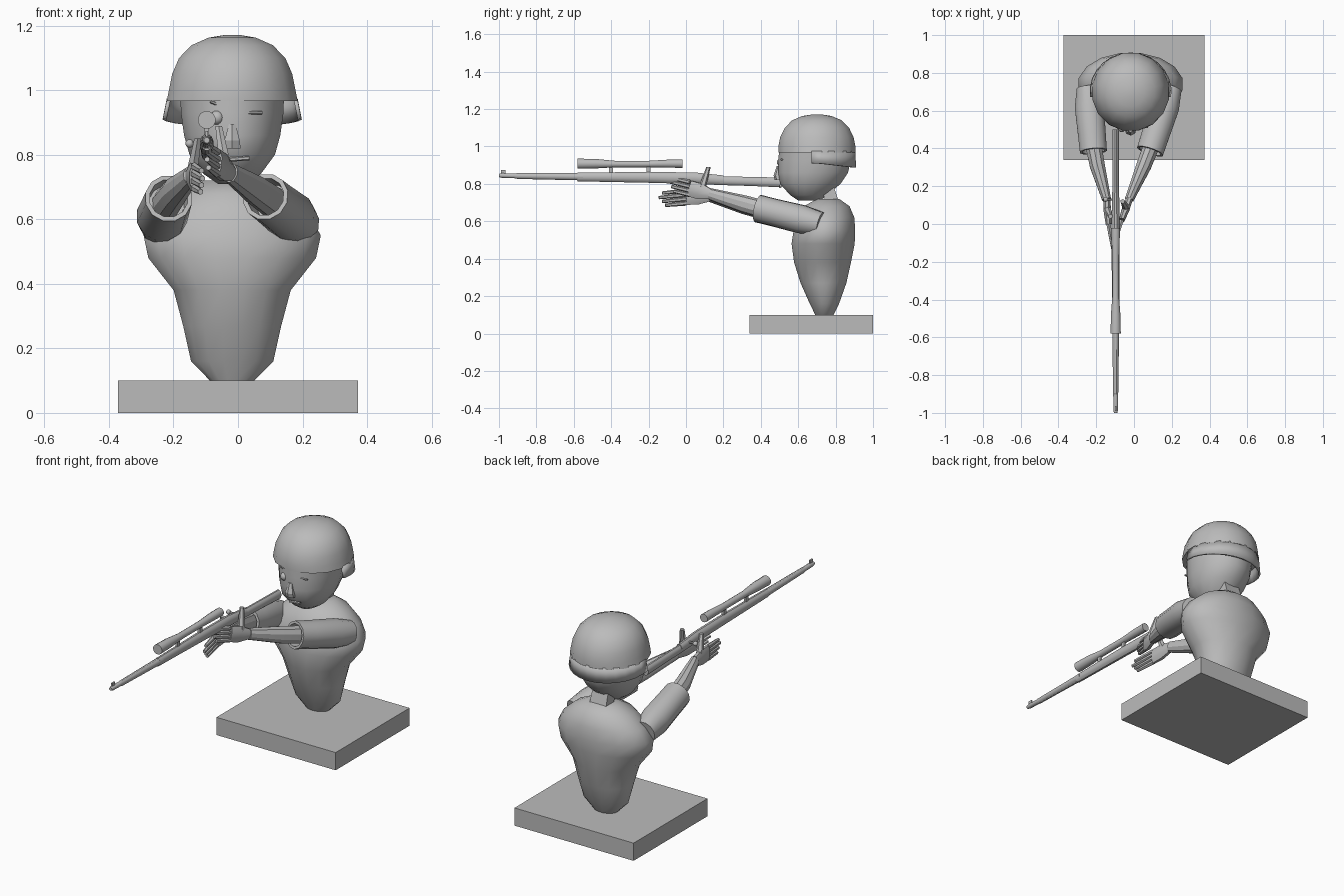
import bpy, bmesh, math
from mathutils import Vector

if "Cube" in bpy.data.objects:
    bpy.data.objects.remove(bpy.data.objects["Cube"])

grey = bpy.data.materials.new("plain_grey")
grey.use_nodes = True
grey.diffuse_color = (0.5, 0.5, 0.5, 1)
grey.node_tree.nodes["Principled BSDF"].inputs["Base Color"].default_value = (0.5, 0.5, 0.5, 1)


def finish(bm, name, angle=30):
    bmesh.ops.recalc_face_normals(bm, faces=bm.faces)
    mesh = bpy.data.meshes.new(name)
    bm.to_mesh(mesh)
    bm.free()
    mesh.materials.append(grey)
    ob = bpy.data.objects.new(name, mesh)
    bpy.context.collection.objects.link(ob)
    bpy.ops.object.select_all(action='DESELECT')
    ob.select_set(True)
    bpy.context.view_layer.objects.active = ob
    bpy.ops.object.shade_smooth_by_angle(angle=math.radians(angle))
    return ob


def loft(name, rings, n=12, angle=30):
    """Capped skin over elliptical rings given as (x, y, z, width radius, height radius)."""
    bm = bmesh.new()
    axis = (Vector(rings[1][:3]) - Vector(rings[0][:3])).normalized()
    if abs(axis.z) > 0.85:
        u, v = Vector((1, 0, 0)), Vector((0, 1, 0))
    else:
        u = axis.cross(Vector((0, 0, 1))).normalized()
        v = u.cross(axis)
    loops = []
    for x, y, z, a, b in rings:
        loop = []
        for i in range(n):
            t = 2 * math.pi * (i + 0.5) / n
            loop.append(bm.verts.new(Vector((x, y, z)) + u * a * math.cos(t) + v * b * math.sin(t)))
        loops.append(loop)
    for low, high in zip(loops, loops[1:]):
        for i in range(n):
            j = (i + 1) % n
            bm.faces.new((low[i], low[j], high[j], high[i]))
    bm.faces.new(loops[0])
    bm.faces.new(loops[-1])
    return finish(bm, name, angle)


def box(name, centre, size):
    bm = bmesh.new()
    bmesh.ops.create_cube(bm, size=1)
    for v in bm.verts:
        v.co = Vector(c + s * k for c, s, k in zip(centre, size, v.co))
    return finish(bm, name)


def ball(name, centre, r):
    bm = bmesh.new()
    bmesh.ops.create_uvsphere(bm, u_segments=12, v_segments=8, radius=r)
    bmesh.ops.translate(bm, vec=centre, verts=bm.verts)
    return finish(bm, name)


def rod(name, start, end, r0, r1=None, n=8):
    r1 = r1 or r0
    return loft(name, [(*start, r0, r0), (*end, r1, r1)], n)


# Base and bust
MID = -0.018
box("base", (0, 0.67, 0.05), (0.745, 0.66, 0.1))
torso = [(0.1, 0.74, 0.07, 0.05), (0.16, 0.74, 0.13, 0.08), (0.27, 0.735, 0.155, 0.125),
         (0.38, 0.73, 0.185, 0.155), (0.48, 0.733, 0.265, 0.172), (0.55, 0.74, 0.28, 0.168),
         (0.62, 0.748, 0.24, 0.155), (0.68, 0.752, 0.17, 0.125), (0.72, 0.76, 0.09, 0.06)]
loft("torso", [(MID, y, z, a, b) for z, y, a, b in torso], 16, 35)
loft("neck", [(MID, 0.79, 0.68, 0.075, 0.05), (MID, 0.74, 0.83, 0.065, 0.05)], 4)

# Head and face
head = [(0.71, 0.66, 0.045, 0.06), (0.74, 0.655, 0.09, 0.1), (0.80, 0.665, 0.135, 0.165),
        (0.86, 0.68, 0.152, 0.19), (0.93, 0.688, 0.162, 0.197), (1.02, 0.69, 0.165, 0.195)]
loft("head", [(MID, y, z, a, b) for z, y, a, b in head], 16, 35)
loft("nose", [(MID, 0.497, 0.82, 0.03, 0.022), (MID, 0.49, 0.845, 0.027, 0.022),
              (MID, 0.5, 0.895, 0.012, 0.015)], 6)
ball("open_eye", (-0.065, 0.508, 0.915), 0.022)
rod("mouth", (-0.03, 0.503, 0.785), (0.035, 0.506, 0.79), 0.007, n=6)
for name, x0, z0, x1, z1 in [("right_brow", -0.085, 0.965, -0.045, 0.948),
                             ("left_brow", -0.01, 0.945, 0.03, 0.965),
                             ("closed_lid", 0.0, 0.93, 0.075, 0.93)]:
    rod(name, (x0, 0.505, z0), (x1, 0.513, z1), 0.005, n=6)

# Helmet dome and flared rear skirt
dome = [(0.967, 0.207, 0.21), (1.0, 0.2, 0.21), (1.05, 0.19, 0.2), (1.1, 0.168, 0.175),
        (1.14, 0.128, 0.135), (1.163, 0.075, 0.08), (1.172, 0.02, 0.02)]
loft("helmet", [(MID, 0.7, z, a, b) for z, a, b in dome], 16, 35)
bm = bmesh.new()
pairs = []
for i in range(15):
    t = math.radians(-8 + 196 * i / 14)
    c, s = math.cos(t), math.sin(t)
    pairs.append([bm.verts.new((MID + a * c, 0.7 + b * s, z)) for a, b, z in
                  ((0.204, 0.207, 0.975), (0.217, 0.208, 0.912 - 0.025 * max(s, 0)))])
for p, q in zip(pairs, pairs[1:]):
    bm.faces.new((p[0], q[0], q[1], p[1]))
skirt = finish(bm, "helmet_skirt")
solid = skirt.modifiers.new("thickness", 'SOLIDIFY')
solid.thickness = 0.012


def arm(side, shoulder, cuff, wrist, knuckle, tip, thumb):
    """Open sleeve, forearm and a flat hand with four stacked fingers and a raised thumb."""
    s, c = Vector(shoulder), Vector(cuff)
    deep = c.lerp(s, 0.2)
    loft(side + "_sleeve", [(*s, 0.06, 0.065), (*s.lerp(c, 0.3), 0.08, 0.078),
                            (*s.lerp(c, 0.75), 0.076, 0.074), (*c, 0.074, 0.074),
                            (*c, 0.06, 0.06), (*deep, 0.056, 0.056)], 12, 35)
    loft(side + "_forearm", [(*deep, 0.046, 0.05), (*c.lerp(Vector(wrist), 0.3), 0.042, 0.047),
                             (*wrist, 0.025, 0.032)], 10)
    k, t = Vector(knuckle), Vector(tip)
    loft(side + "_palm", [(*wrist, 0.02, 0.03), (*Vector(wrist).lerp(k, 0.5), 0.022, 0.046),
                          (*k, 0.016, 0.046)], 8)
    for i in range(4):
        off = Vector((0, 0, 0.034 - 0.0225 * i))
        reach = 1 - 0.12 * abs(i - 1)
        rod(side + "_finger_" + str(i + 1), k + off, k.lerp(t, reach) + off, 0.013, 0.009, 6)
    root = Vector(wrist).lerp(k, 0.4) + Vector((0, 0, 0.02))
    rod(side + "_thumb", root, thumb, 0.02, 0.012, 6)


arm("right", (-0.245, 0.72, 0.585), (-0.215, 0.385, 0.665), (-0.145, 0.13, 0.735),
    (-0.135, 0.0, 0.73), (-0.11, -0.145, 0.715), (-0.125, 0.04, 0.85))
arm("left", (0.195, 0.72, 0.585), (0.085, 0.385, 0.67), (-0.025, 0.13, 0.745),
    (-0.065, 0.02, 0.775), (-0.1, -0.09, 0.8), (-0.06, 0.12, 0.89))

# Rifle
GX = -0.097
rifle = {
    "barrel": [(-1.0, 0.845, 0.009, 0.009), (-0.985, 0.845, 0.013, 0.013),
               (-0.92, 0.843, 0.013, 0.013), (-0.9, 0.842, 0.014, 0.016),
               (-0.55, 0.838, 0.019, 0.02)],
    "fore_stock": [(-0.58, 0.837, 0.018, 0.024), (-0.2, 0.835, 0.022, 0.03),
                   (0.05, 0.83, 0.022, 0.032), (0.2, 0.82, 0.018, 0.026)],
    "butt_stock": [(0.15, 0.818, 0.017, 0.024), (0.35, 0.813, 0.018, 0.025),
                   (0.5, 0.808, 0.018, 0.027)],
    "scope": [(-0.58, 0.908, 0.028, 0.028), (-0.48, 0.908, 0.026, 0.026),
              (-0.38, 0.906, 0.018, 0.018), (-0.2, 0.906, 0.018, 0.018),
              (-0.1, 0.908, 0.022, 0.022), (-0.02, 0.908, 0.023, 0.023)],
}
for name, rings in rifle.items():
    loft(name, [(GX, *ring) for ring in rings], 12)
box("front_sight", (GX, -0.977, 0.863), (0.008, 0.025, 0.022))
for name, y in (("front_mount", -0.4), ("rear_mount", -0.2)):
    box(name, (GX, y, 0.875), (0.014, 0.022, 0.05))
rod("bolt_arm", (GX, 0.13, 0.835), (-0.145, 0.13, 0.835), 0.006)
ball("bolt_knob", (-0.15, 0.13, 0.835), 0.013)
